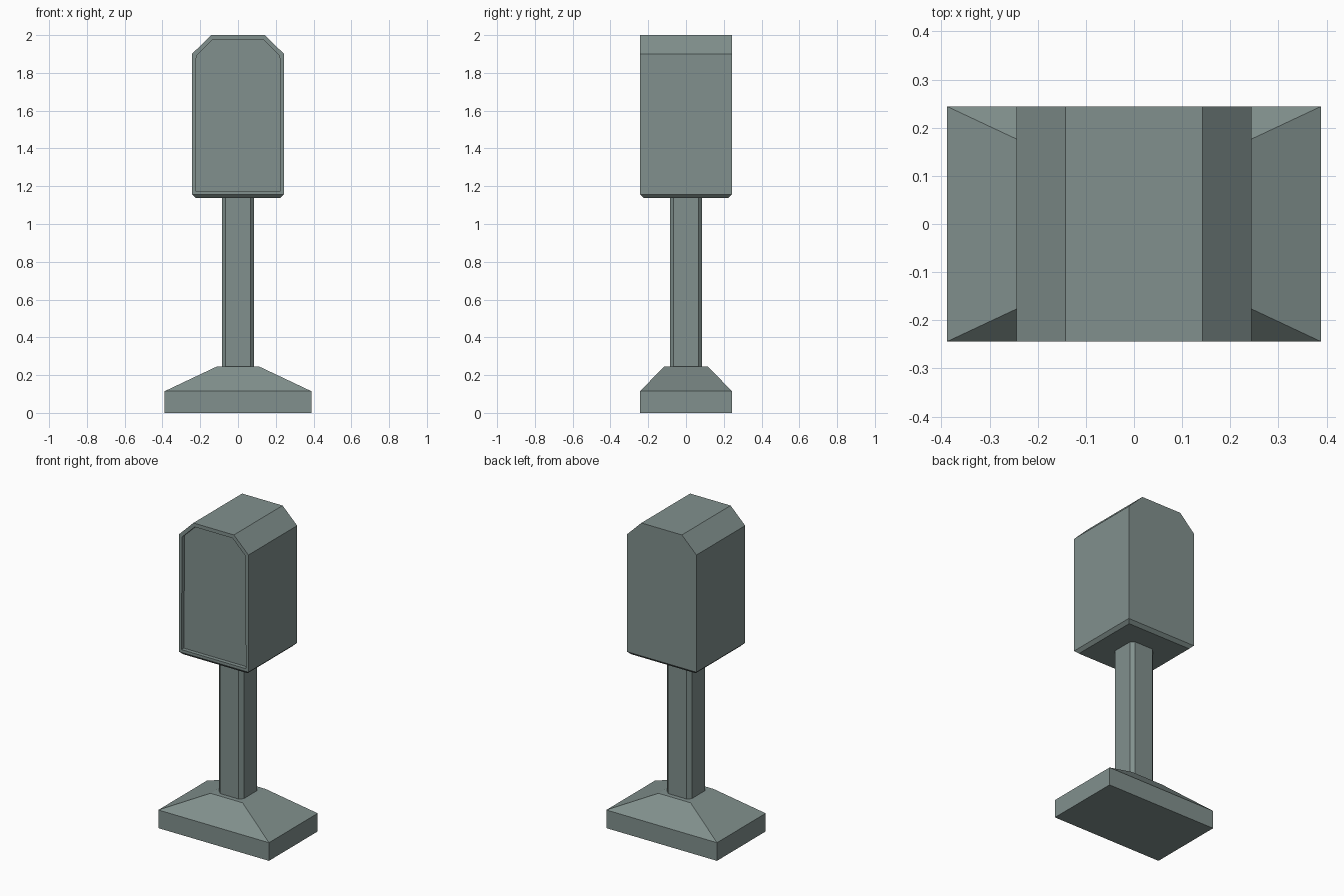
import bpy, bmesh
from mathutils import Vector

cube = bpy.data.objects.get("Cube")
if cube:
    bpy.data.objects.remove(cube, do_unlink=True)

COLOUR = (0.22, 0.28, 0.268, 1.0)
paint = bpy.data.materials.new("grey_green_metal")
paint.use_nodes = True
paint.diffuse_color = COLOUR
paint.node_tree.nodes["Principled BSDF"].inputs["Base Color"].default_value = COLOUR


def finish(name, bm):
    bmesh.ops.recalc_face_normals(bm, faces=bm.faces)
    mesh = bpy.data.meshes.new(name)
    bm.to_mesh(mesh)
    bm.free()
    mesh.materials.append(paint)
    obj = bpy.data.objects.new(name, mesh)
    bpy.context.collection.objects.link(obj)
    return obj


def extrude(bm, face, offset):
    """Extrude one face by an offset and return the new end face."""
    new = bmesh.ops.extrude_discrete_faces(bm, faces=[face])["faces"][0]
    bmesh.ops.translate(bm, verts=new.verts, vec=offset)
    return new


def prism(points, offset):
    """Closed prism from a polygon swept along an offset."""
    bm = bmesh.new()
    start = bm.faces.new([bm.verts.new(p) for p in points])
    bottom = start.copy()
    end = extrude(bm, start, offset)
    bmesh.ops.remove_doubles(bm, verts=bm.verts, dist=1e-5)
    bmesh.ops.recalc_face_normals(bm, faces=bm.faces)
    return bm, end


def facing(bm, direction):
    return max(bm.faces, key=lambda f: f.normal.dot(Vector(direction)))


# Base: rectangular slab with a sloped top
X, Y = 0.388, 0.244
bm, top = prism([(-X, -Y, 0), (X, -Y, 0), (X, Y, 0), (-X, Y, 0)], (0, 0, 0.115))
top = extrude(bm, top, (0, 0, 0.13))
for v in top.verts:
    v.co.x *= 0.113 / X
    v.co.y *= 0.115 / Y
finish("base", bm)

# Post: square column with chamfered corners
P, C = 0.086, 0.065
ring = [(-C, -P), (C, -P), (P, -C), (P, C), (C, P), (-C, P), (-P, C), (-P, -C)]
bm, top = prism([(x, y, 0.24) for x, y in ring], (0, 0, 0.91))
finish("post", bm)

# Head: box with sloped shoulders, tapered underside and recessed front
H = 0.244
outline = [(-H, 1.157), (H, 1.157), (H, 1.9), (0.142, 2.0), (-0.142, 2.0), (-H, 1.9)]
bm, back = prism([(x, -H, z) for x, z in outline], (0, 2 * H, 0))
under = extrude(bm, facing(bm, (0, 0, -1)), (0, 0, -0.019))
for v in under.verts:
    v.co.x *= 0.92
    v.co.y *= 0.92
bmesh.ops.recalc_face_normals(bm, faces=bm.faces)
front = facing(bm, (0, -1, 0))
bmesh.ops.inset_individual(bm, faces=[front], thickness=0.025)
extrude(bm, front, (0, 0.025, 0))
finish("head", bm)
